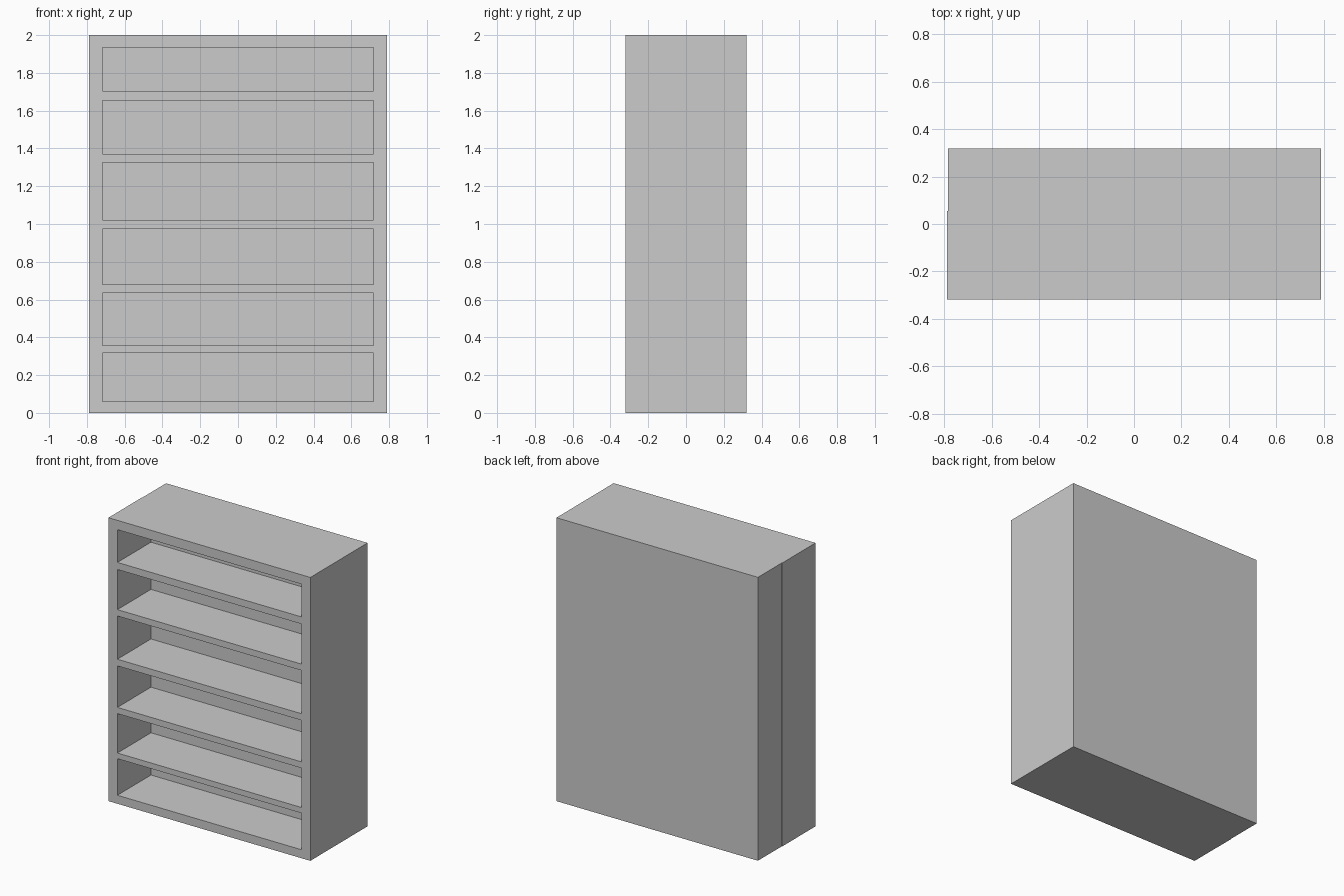
import bpy, bmesh
from mathutils import Matrix, Vector

if "Cube" in bpy.data.objects:
    bpy.data.objects.remove(bpy.data.objects["Cube"])


def boxes(name, bounds):
    """One object made of axis-aligned boxes, each (x0, x1, y0, y1, z0, z1)."""
    bm = bmesh.new()
    for x0, x1, y0, y1, z0, z1 in bounds:
        centre = Vector(((x0 + x1) / 2, (y0 + y1) / 2, (z0 + z1) / 2))
        size = (x1 - x0, y1 - y0, z1 - z0, 1)
        bmesh.ops.create_cube(bm, size=1, matrix=Matrix.Translation(centre) @ Matrix.Diagonal(size))
    mesh = bpy.data.meshes.new(name)
    bm.to_mesh(mesh)
    bm.free()
    obj = bpy.data.objects.new(name, mesh)
    bpy.context.collection.objects.link(obj)
    return obj


HALF_W, HALF_D, HEIGHT = 0.788, 0.319, 2.0
SEAM = 0.055        # where the shelf unit meets the rear block
OPEN_X = 0.718      # half width of the shelf openings

# bottom and top height of each opening
OPENINGS = [(0.06, 0.318), (0.358, 0.636), (0.68, 0.973),
            (1.02, 1.325), (1.37, 1.653), (1.703, 1.934)]

# front shelf unit, one solid frame with open compartments
shelf_unit = boxes("shelf_unit", [(-HALF_W, HALF_W, -HALF_D, SEAM, 0, HEIGHT)])
cutter = boxes("compartment_cutter",
               [(-OPEN_X, OPEN_X, -HALF_D - 0.1, SEAM + 0.1, lo, hi) for lo, hi in OPENINGS])
cutter.hide_render = True
cutter.hide_set(True)
cut = shelf_unit.modifiers.new("compartments", "BOOLEAN")
cut.operation = "DIFFERENCE"
cut.solver = "EXACT"
cut.object = cutter

# solid rear block closing the back, stepped in slightly on the left
boxes("rear_block", [(-HALF_W + 0.003, HALF_W, SEAM, HALF_D, 0, HEIGHT)])
